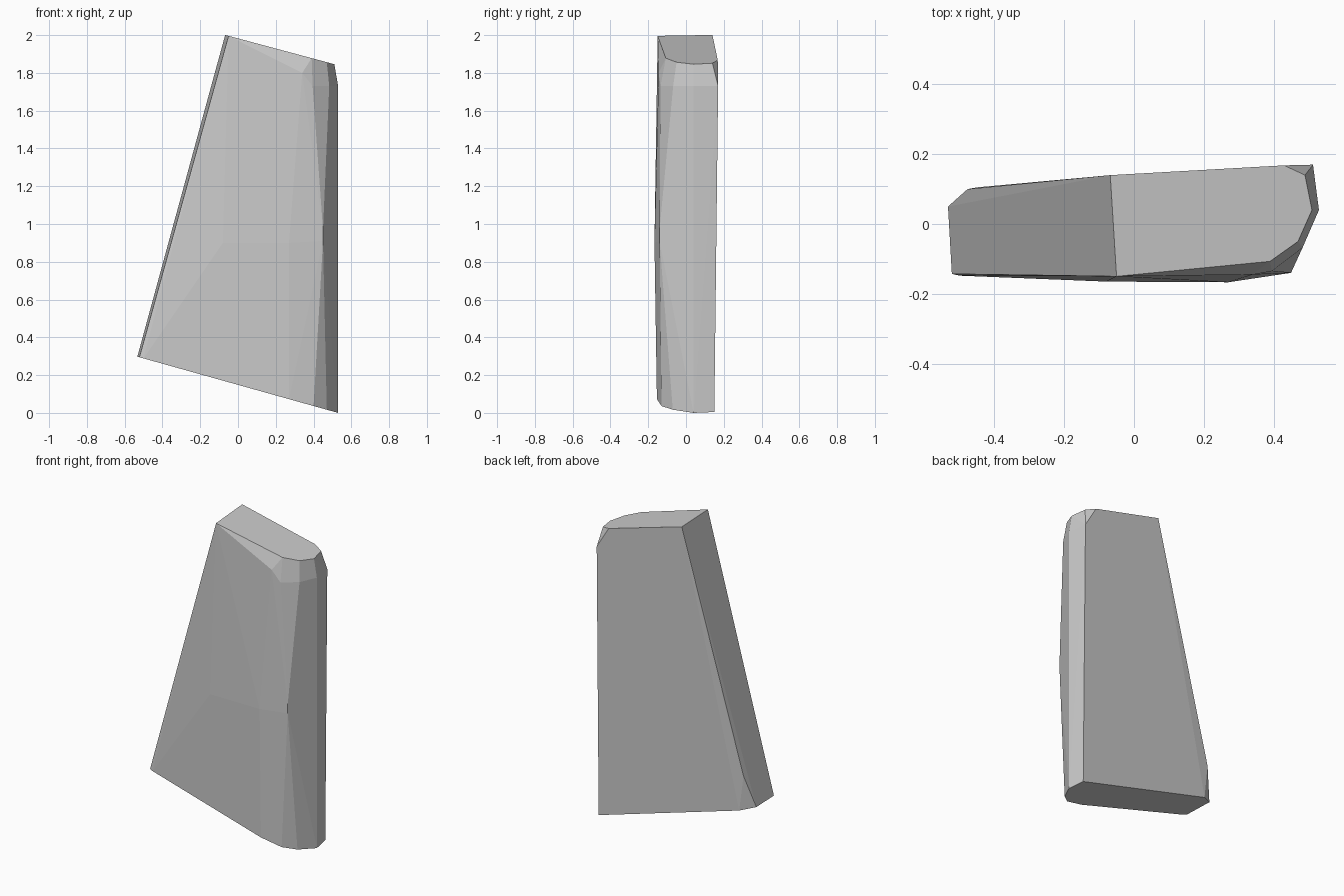
import bpy, bmesh

if "Cube" in bpy.data.objects:
    bpy.data.objects.remove(bpy.data.objects["Cube"])

# Outlines (x, y) of the two parallel slanted ends
top_outline = [(-0.068, 0.14), (0.43, 0.168), (0.49, 0.14), (0.51, 0.04),
               (0.47, -0.05), (0.39, -0.107), (-0.05, -0.15)]
bottom_outline = [(-0.533, 0.05), (-0.45, 0.105), (0.513, 0.15), (0.53, 0.04),
                  (0.47, -0.07), (0.40, -0.13), (0.27, -0.154),
                  (-0.50, -0.148), (-0.522, -0.143)]


def slanted(outline, x0, z0, slope):
    """Lift an outline onto a plane sloping down along x."""
    return [(x, y, z0 - slope * (x - x0)) for x, y in outline]


points = slanted(top_outline, -0.065, 2.0, 0.268)
points += slanted(bottom_outline, 0.53, 0.0, 0.28)

# Shoulder where the rounded edge bends in towards the top
points += [(0.513, 0.17, 1.73), (0.53, 0.04, 1.73), (0.483, -0.068, 1.73),
           (0.395, -0.135, 1.73), (0.34, -0.145, 1.80)]

# Slight bulge of the front face and the chamfered back left corner
points += [(-0.08, -0.165, 0.90), (0.27, -0.167, 0.90),
           (0.45, -0.14, 0.91), (0.45, -0.14, 0.97), (-0.477, 0.10, 0.50)]

# Faceted slab
bm = bmesh.new()
for p in points:
    bm.verts.new(p)
hull = bmesh.ops.convex_hull(bm, input=bm.verts)
loose = [v for v in bm.verts if not v.link_faces]
bmesh.ops.delete(bm, geom=loose, context='VERTS')
bmesh.ops.dissolve_limit(bm, angle_limit=0.015, verts=bm.verts, edges=bm.edges)
bmesh.ops.recalc_face_normals(bm, faces=bm.faces)

mesh = bpy.data.meshes.new("stone_slab")
bm.to_mesh(mesh)
bm.free()
bpy.context.collection.objects.link(bpy.data.objects.new("stone_slab", mesh))
